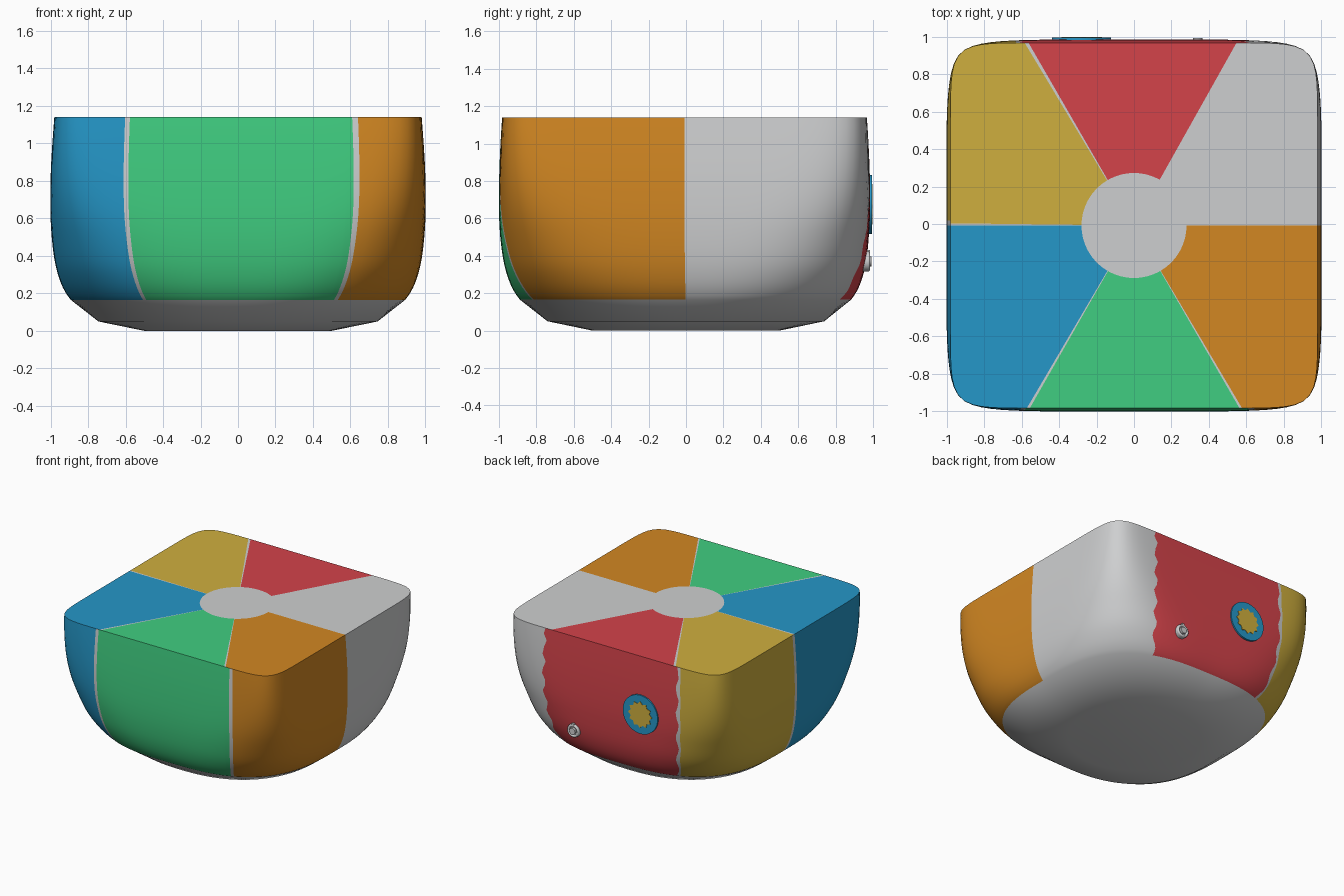
import bpy, bmesh, math
from mathutils import Matrix

if "Cube" in bpy.data.objects:
    bpy.data.objects.remove(bpy.data.objects["Cube"])

def lin(c):
    return c / 12.92 if c <= 0.04045 else ((c + 0.055) / 1.055) ** 2.4

def mat(name, r, g, b):
    m = bpy.data.materials.new(name)
    m.diffuse_color = (lin(r / 255), lin(g / 255), lin(b / 255), 1)
    m.use_nodes = True
    m.node_tree.nodes["Principled BSDF"].inputs["Base Color"].default_value = m.diffuse_color
    return m

WHITE, RED, YELLOW, BLUE, GREEN, ORANGE = range(6)
mats = [mat("light_grey", 206, 207, 208), mat("red", 211, 67, 74),
        mat("yellow", 207, 175, 62), mat("blue", 37, 151, 200),
        mat("green", 64, 206, 129), mat("orange", 210, 135, 34)]

def finish(bm, name, used, angle=40):
    bmesh.ops.recalc_face_normals(bm, faces=bm.faces)
    me = bpy.data.meshes.new(name)
    bm.to_mesh(me)
    bm.free()
    ob = bpy.data.objects.new(name, me)
    bpy.context.collection.objects.link(ob)
    for i in used:
        me.materials.append(mats[i])
    bpy.ops.object.select_all(action='DESELECT')
    ob.select_set(True)
    bpy.context.view_layer.objects.active = ob
    bpy.ops.object.shade_smooth_by_angle(angle=math.radians(angle))
    return ob

# Body outline: height, half width in x, half width in y, squareness of the ring
BASE = [(0, .50, .50, 2.0), (.05, .745, .74, 2.4)]
SIDE = [(.05, .745, .74, 2.4), (.165, .892, .885, 2.9), (.315, .965, .957, 3.6),
        (.54, .997, .988, 5), (.82, 1.0, .991, 8), (1.14, .98, .975, 12), (1.3, .96, .955, 14)]

def spline(p, q, r, s, t):
    return tuple(.5 * (2 * b + (c - a) * t + (2 * a - 5 * b + 4 * c - d) * t * t
                       + (3 * b - a - 3 * c + d) * t ** 3) for a, b, c, d in zip(p, q, r, s))

rows = list(BASE)
for k in range(1, len(SIDE) - 2):
    rows += [spline(*SIDE[k - 1:k + 3], i / 6) for i in range(6)]
TOP = SIDE[-2]
rows.append(TOP)

# Coloured panels as (start angle, end angle, colour), gaps stay light grey
side_panels = [(58.5, 121.5, RED), (122.7, 178.4, YELLOW), (180, 238.3, BLUE),
               (239.4, 302, GREEN), (303.3, 360, ORANGE)]
top_panels = [(60.7, 120, RED), (120.9, 179.3, YELLOW), (180, 239.6, BLUE),
              (240.3, 300, GREEN), (300.6, 360, ORANGE)]

def panel_colour(panels, a):
    return next((c for lo, hi, c in panels if lo < a < hi), WHITE)

edges = {a for p in side_panels + top_panels for a in p[:2] if a < 360} | {0}
cols = sorted(edges | {a for a in range(0, 360, 2) if all(abs(a - e) > .8 for e in edges)})
N = len(cols)

def wavy(a, z):
    # slightly scalloped edges of the red panel
    if z >= 1.13 or z < .1:
        return a
    return (a + .8 * math.sin(z * 38) * math.exp(-((a - 58.5) / 3) ** 2)
            + .6 * math.sin(z * 31) * math.exp(-((a - 121.4) / 1.2) ** 2))

def ring(bm, z, wx, wy, n):
    out = []
    for a in cols:
        t = math.radians(wavy(a, z))
        c, s = math.cos(t), math.sin(t)
        r = (abs(c / wx) ** n + abs(s / wy) ** n) ** (-1 / n)
        out.append(bm.verts.new((r * c, r * s - .008 * min(1, z * 2), z)))
    return out

# Body: lofted rings, flat top with a round centre
bm = bmesh.new()
rings = [ring(bm, *r) for r in rows]
rings.append(ring(bm, TOP[0], .28, .28, 2))
bm.faces.new(rings[0])
bm.faces.new(rings[-1])
for k in range(len(rings) - 1):
    for i in range(N):
        j = (i + 1) % N
        f = bm.faces.new((rings[k][i], rings[k][j], rings[k + 1][j], rings[k + 1][i]))
        mid = (cols[i] + (cols[j] if j else 360)) / 2
        if k == len(rings) - 2:
            f.material_index = panel_colour(top_panels, mid)
        elif k >= 2:
            f.material_index = panel_colour(side_panels, mid)
finish(bm, "cushion_body", range(6))

# Parts on the back are drawn in a plane and turned to face +y
def plate(bm, outline, y0, y1, x, z):
    for y in (y0, y1):
        bm.faces.new([bm.verts.new((x + u, y, z + v)) for u, v in outline])
    bm.verts.ensure_lookup_table()
    n = len(outline)
    v = bm.verts[-2 * n:]
    for i in range(n):
        j = (i + 1) % n
        bm.faces.new((v[i], v[j], v[n + j], v[n + i]))

def round_outline(r, n, r2=None):
    return [((r2 if r2 and i % 2 else r) * math.cos(2 * math.pi * i / n),
             (r2 if r2 and i % 2 else r) * math.sin(2 * math.pi * i / n)) for i in range(n)]

BX, BZ = -.28, .675
bm = bmesh.new()
plate(bm, round_outline(.158, 48), .965, .994, BX, BZ)
finish(bm, "badge_disc", [BLUE])
bm = bmesh.new()
plate(bm, round_outline(.108, 24, .088), .992, .998, BX, BZ)
finish(bm, "badge_star", [YELLOW])

# Air valve: flange ring, plug and small pull tab
VX, VZ = .34, .37
bm = bmesh.new()
plate(bm, round_outline(.054, 32), .94, .974, VX, VZ)
finish(bm, "valve_flange", [WHITE])
bpy.ops.mesh.primitive_torus_add(major_radius=.043, minor_radius=.011, major_segments=32,
                                 minor_segments=10, location=(VX, .974, VZ),
                                 rotation=(math.pi / 2, 0, 0))
rim = bpy.context.object
rim.name = "valve_rim"
rim.data.materials.append(mats[WHITE])
bpy.ops.object.shade_smooth()
bm = bmesh.new()
plate(bm, round_outline(.026, 24), .95, .992, VX, VZ)
finish(bm, "valve_plug", [WHITE])
bm = bmesh.new()
bmesh.ops.create_cube(bm, size=1, matrix=Matrix.Translation((VX, .975, VZ + .05))
                      @ Matrix.Diagonal((.022, .018, .022, 1)))
finish(bm, "valve_tab", [WHITE])
